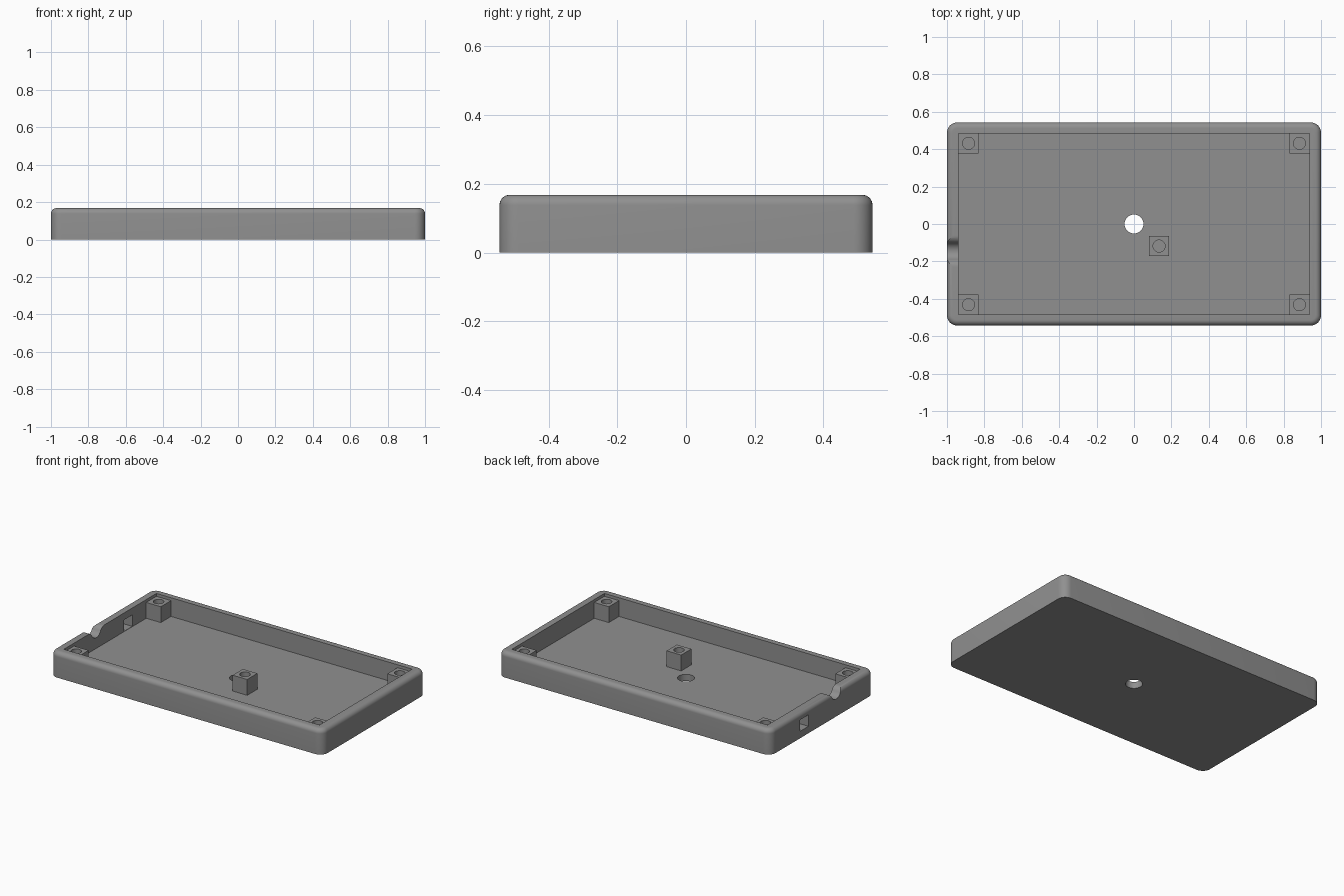
import bpy, bmesh, math
from mathutils import Matrix

if "Cube" in bpy.data.objects:
    bpy.data.objects.remove(bpy.data.objects["Cube"])

W, D, H = 1.0, 0.543, 0.168          # half width, half depth, height
IX, IY, FLOOR = 0.938, 0.485, 0.044  # cavity half sizes and floor level
CORNER, FILLET = 0.055, 0.03
POST, POST_TOP = 0.107, 0.149

grey = bpy.data.materials.new("plain grey")
grey.diffuse_color = (0.28, 0.28, 0.28, 1)
grey.use_nodes = True
grey.node_tree.nodes["Principled BSDF"].inputs["Base Color"].default_value = grey.diffuse_color


def finish(name, bm):
    bmesh.ops.recalc_face_normals(bm, faces=bm.faces)
    me = bpy.data.meshes.new(name)
    bm.to_mesh(me)
    bm.free()
    me.materials.append(grey)
    ob = bpy.data.objects.new(name, me)
    bpy.context.collection.objects.link(ob)
    return ob


def loft(name, rings):
    """Skin closed rings of equal length and cap both ends."""
    bm = bmesh.new()
    vs = [[bm.verts.new(p) for p in r] for r in rings]
    n = len(vs[0])
    for a, b in zip(vs, vs[1:]):
        for i in range(n):
            bm.faces.new((a[i], a[(i + 1) % n], b[(i + 1) % n], b[i]))
    bm.faces.new(vs[0][::-1])
    bm.faces.new(vs[-1])
    return finish(name, bm)


def box(name, x0, x1, y0, y1, z0, z1):
    return loft(name, [[(x0, y0, z), (x1, y0, z), (x1, y1, z), (x0, y1, z)] for z in (z0, z1)])


def cylinder(name, x, y, r, z0, z1):
    ring = [(x + r * math.cos(i * math.tau / 40), y + r * math.sin(i * math.tau / 40)) for i in range(40)]
    return loft(name, [[(*p, z) for p in ring] for z in (z0, z1)])


def cut(ob, cutter):
    mod = ob.modifiers.new("cut", 'BOOLEAN')
    mod.operation, mod.solver, mod.object = 'DIFFERENCE', 'EXACT', cutter
    bpy.context.view_layer.objects.active = ob
    bpy.ops.object.modifier_apply(modifier=mod.name)
    bpy.data.objects.remove(cutter)


def smooth(ob):
    bpy.ops.object.select_all(action='DESELECT')
    ob.select_set(True)
    bpy.context.view_layer.objects.active = ob
    bpy.ops.object.shade_smooth_by_angle(angle=math.radians(30))


def outline(inset, z, steps=8):
    """Rounded rectangle, shrunk by inset."""
    r, pts = CORNER - inset, []
    for q, (sx, sy) in enumerate(((1, 1), (-1, 1), (-1, -1), (1, -1))):
        for i in range(steps + 1):
            a = math.pi / 2 * (q + i / steps)
            pts.append((sx * (W - CORNER) + r * math.cos(a), sy * (D - CORNER) + r * math.sin(a), z))
    return pts


# Tray body: straight sides, rounded upper outer edge
rings = [outline(0, 0)]
for i in range(9):
    a = math.pi / 2 * i / 8
    rings.append(outline(FILLET * (1 - math.cos(a)), H - FILLET + FILLET * math.sin(a)))
tray = loft("tray", rings)
cut(tray, box("cavity", -IX, IX, -IY, IY, FLOOR, 0.4))
cut(tray, cylinder("floor_hole", 0, 0, 0.051, -0.1, 0.1))

# Rectangular port in the left wall
cut(tray, box("port", -1.1, -0.9, 0.145, 0.232, 0.046, 0.122))

# Cable notch in the left wall: concave bottom arc blending into convex shoulders
yc, half, low = -0.145, 0.085, 0.115
depth = H - low
total = (half ** 2 + depth ** 2) / (2 * depth)
R, r = total * 0.52, total * 0.48
top_angle = math.asin(half / total)
side = []
for i in range(9):
    a = top_angle * i / 8
    side.append((R * math.sin(a), low + R * (1 - math.cos(a))))
for i in range(7, -1, -1):
    a = top_angle * i / 8
    side.append((half - r * math.sin(a), H - r * (1 - math.cos(a))))
side.append((half, 0.3))
profile = [(yc - y, z) for y, z in side[::-1]] + [(yc + y, z) for y, z in side[1:]]
cut(tray, loft("notch", [[(x, y, z) for y, z in profile] for x in (-1.1, -0.9)]))
smooth(tray)


# Screw posts: four in the corners (set slightly into the walls), one free standing
def screw_post(name, x, y, sx=0, sy=0):
    h, e = POST / 2, 0.01
    post = box(name, x - h - e * (sx < 0), x + h + e * (sx > 0),
               y - h - e * (sy < 0), y + h + e * (sy > 0), FLOOR - 0.01, POST_TOP)
    cut(post, cylinder("screw_hole", x, y, 0.032, FLOOR, 0.3))
    smooth(post)


for sx, side_name in ((-1, "left"), (1, "right")):
    for sy, end_name in ((-1, "front"), (1, "back")):
        screw_post(f"{end_name}_{side_name}_post", sx * (IX - POST / 2), sy * (IY - POST / 2), sx, sy)
screw_post("middle_post", 0.134, -0.118)
